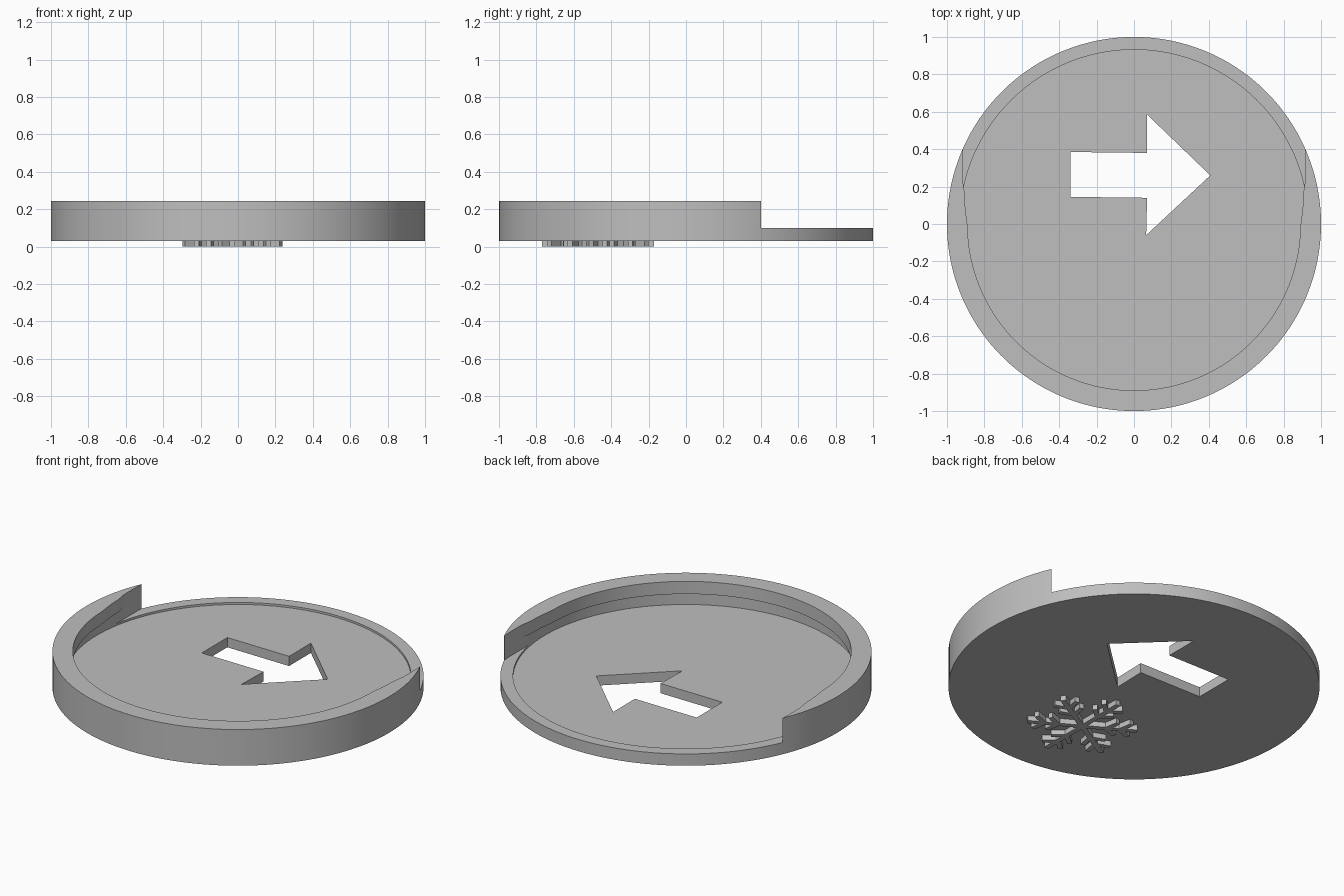
import bpy, bmesh, math
from mathutils import Matrix, Vector

if "Cube" in bpy.data.objects:
    bpy.data.objects.remove(bpy.data.objects["Cube"])

grey = bpy.data.materials.new("plain grey")
grey.diffuse_color = (0.52, 0.52, 0.52, 1)
grey.use_nodes = True
grey.node_tree.nodes["Principled BSDF"].inputs["Base Color"].default_value = grey.diffuse_color

BASE, FLOOR, RIM, LIP, TOP = 0.03, 0.088, 0.10, 0.17, 0.245
RECESS, OPENING, SLOT = 0.932, 0.89, 0.917
END = math.asin(0.4)          # angle at which the tall wall stops


def make_object(name, bm):
    bmesh.ops.recalc_face_normals(bm, faces=bm.faces)
    mesh = bpy.data.meshes.new(name)
    bm.to_mesh(mesh)
    bm.free()
    mesh.materials.append(grey)
    ob = bpy.data.objects.new(name, mesh)
    bpy.context.collection.objects.link(ob)
    return ob


def prism(bm, outline, z0, z1):
    low = [bm.verts.new((x, y, z0)) for x, y in outline]
    high = [bm.verts.new((x, y, z1)) for x, y in outline]
    n = len(low)
    bm.faces.new(low[::-1])
    bm.faces.new(high)
    for i in range(n):
        j = (i + 1) % n
        bm.faces.new((low[i], low[j], high[j], high[i]))


def section(a, tall):
    """Radius and height pairs of the tray edge at one angle."""
    upper = lower = 0.998
    if tall:
        s, c = math.sin(a), abs(math.cos(a))
        lower, upper = RECESS, OPENING
        if s > 0:             # the wall opens into a straight-sided slot
            lower = min(0.998, max(RECESS, SLOT / c))
            t = min(1, s / 0.25)
            upper = OPENING + (lower - OPENING) * t
    top = TOP if tall else RIM
    lip = LIP if tall else RIM
    return [(1, BASE), (1, RIM), (1, top), (upper, top), (upper, lip),
            (lower, lip), (lower, RIM), (RECESS, RIM), (RECESS, FLOOR)]


# Tray: tall wall around the front, low rim around the back
columns = []
for start, end, count, tall in ((END, math.pi - END, 48, False),
                                (math.pi - END, 2 * math.pi + END, 100, True)):
    for i in range(count + 1):
        columns.append((start + (end - start) * i / count, tall))
bm = bmesh.new()
rings = [[bm.verts.new((r * math.cos(a), r * math.sin(a), z))
          for r, z in section(a, tall)] for a, tall in columns]
for i, p in enumerate(rings):
    q = rings[(i + 1) % len(rings)]
    for k in range(len(p) - 1):
        bm.faces.new((p[k], q[k], q[k + 1], p[k + 1]))
bmesh.ops.remove_doubles(bm, verts=bm.verts, dist=0.0002)
# Floor and underside
for z, radius in ((BASE, 1), (FLOOR, RECESS)):
    loop = [v for v in bm.verts if abs(v.co.z - z) < 1e-4
            and abs(v.co.xy.length - radius) < 1e-3]
    loop.sort(key=lambda v: math.atan2(v.co.y, v.co.x))
    bm.faces.new(loop)
tray = make_object("tray", bm)

# Arrow-shaped opening through the floor
arrow = [(-0.34, 0.145), (0.07, 0.14), (0.065, -0.06), (0.408, 0.26),
         (0.07, 0.585), (0.07, 0.38), (-0.34, 0.385)]
bm = bmesh.new()
prism(bm, arrow, -0.1, 0.2)
cutter = make_object("arrow_cutter", bm)
cutter.hide_render = True
cut = tray.modifiers.new("arrow opening", 'BOOLEAN')
cut.operation, cut.solver, cut.object = 'DIFFERENCE', 'EXACT', cutter
bpy.context.view_layer.objects.active = tray
tray.select_set(True)
bpy.ops.object.modifier_apply(modifier=cut.name)
bpy.data.objects.remove(cutter)
bpy.ops.object.shade_smooth_by_angle(angle=math.radians(30))

# Raised snowflake on the underside
bm = bmesh.new()


def bar(start, angle, length, width):
    d = Vector((math.cos(angle), math.sin(angle)))
    n = Vector((-d.y, d.x)) * width / 2
    e = start + d * length
    prism(bm, [start - n, e - n, e + n, start + n], 0, BASE + 0.002)


centre = Vector((-0.03, -0.47))
for k in range(6):
    a = math.radians(30 + 60 * k)
    d = Vector((math.cos(a), math.sin(a)))
    bar(centre, a, 0.30, 0.03)
    for reach, length in ((0.13, 0.085), (0.205, 0.085)):
        for side in (-1, 1):
            bar(centre + d * reach, a + side * math.radians(50), length, 0.027)
make_object("snowflake", bm)
